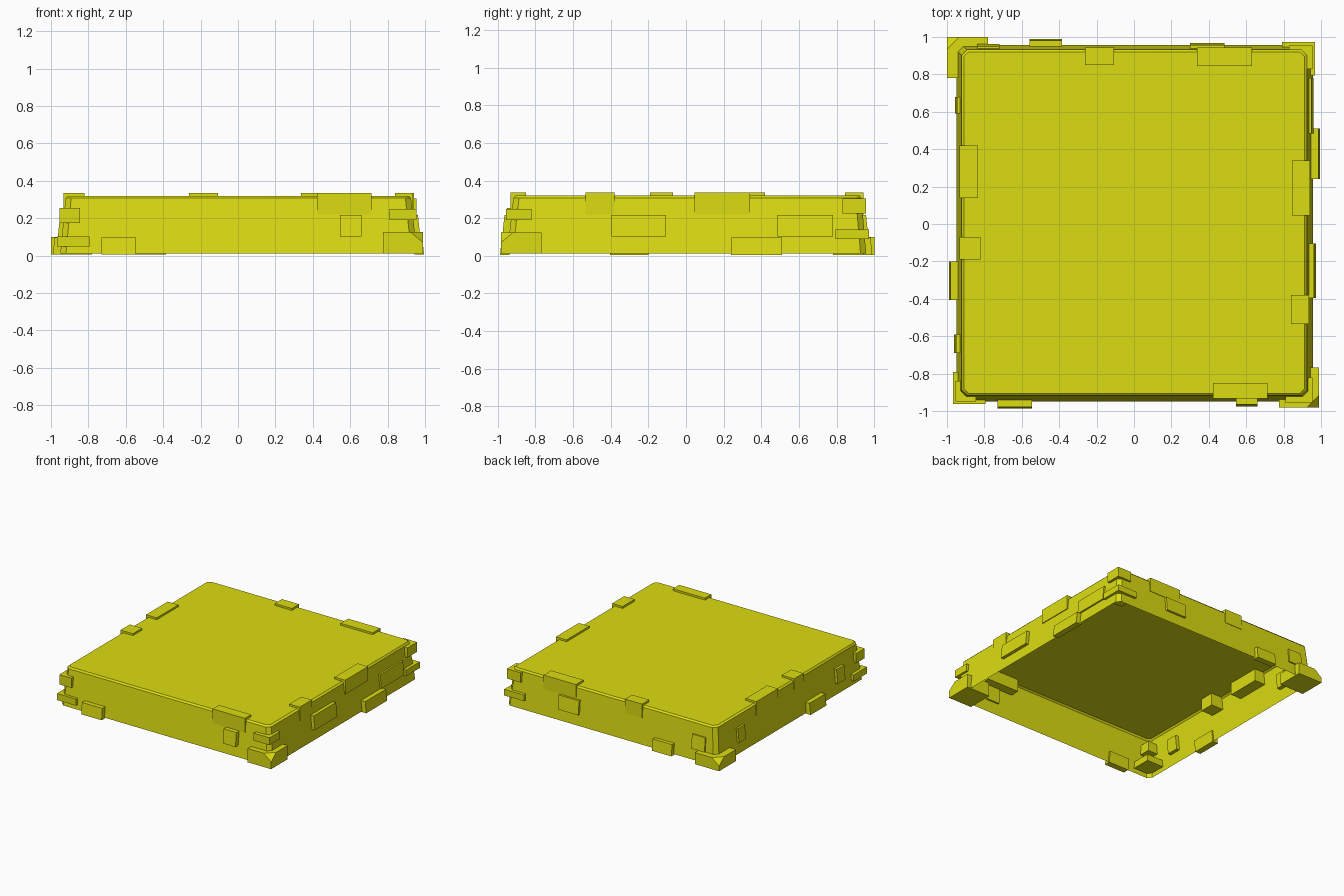
import bpy, bmesh

if "Cube" in bpy.data.objects:
    bpy.data.objects.remove(bpy.data.objects["Cube"])

mat = bpy.data.materials.new("yellow stone")
mat.diffuse_color = (0.72, 0.72, 0.006, 1)
mat.use_nodes = True
mat.node_tree.nodes["Principled BSDF"].inputs["Base Color"].default_value = mat.diffuse_color


def finish(name, bm):
    bmesh.ops.recalc_face_normals(bm, faces=bm.faces)
    me = bpy.data.meshes.new(name)
    bm.to_mesh(me)
    bm.free()
    me.materials.append(mat)
    ob = bpy.data.objects.new(name, me)
    bpy.context.collection.objects.link(ob)
    return ob


# Hollow tapered slab, open underneath: rings of chamfered rectangles
def ring(bm, x0, x1, y0, y1, z, c):
    pts = [(x0 + c, y0), (x1 - c, y0), (x1, y0 + c), (x1, y1 - c),
           (x1 - c, y1), (x0 + c, y1), (x0, y1 - c), (x0, y0 + c)]
    return [bm.verts.new((x, y, z)) for x, y in pts]


bm = bmesh.new()
rings = [ring(bm, -0.95, 0.957, -0.95, 0.957, 0.012, 0.03),
         ring(bm, -0.922, 0.925, -0.917, 0.932, 0.307, 0.03),
         ring(bm, -0.91, 0.912, -0.905, 0.92, 0.32, 0.025)]
for a, b in zip(rings, rings[1:]):
    for i in range(8):
        j = (i + 1) % 8
        bm.faces.new((a[i], a[j], b[j], b[i]))
bm.faces.new(rings[-1])
slab = finish("slab", bm)
for o in bpy.context.selected_objects:
    o.select_set(False)
slab.select_set(True)
bpy.context.view_layer.objects.active = slab
bpy.ops.object.shade_smooth_by_angle(angle=0.6)


# Box with optional lean so it follows the sloping wall
def block(name, x0, x1, y0, y1, z0, z1, lean=(0, 0), cut=None):
    bm = bmesh.new()
    bmesh.ops.create_cube(bm, size=1)
    for v in bm.verts:
        t = v.co.z * (z1 - z0)
        v.co = ((x0 + x1) / 2 + v.co.x * (x1 - x0) + lean[0] * t,
                (y0 + y1) / 2 + v.co.y * (y1 - y0) + lean[1] * t,
                (z0 + z1) / 2 + t)
    if cut:  # slice off the outer top corner
        sx, sy = cut
        tip = max(bm.verts, key=lambda v: sx * v.co.x + sy * v.co.y + v.co.z)
        p = tip.co - type(tip.co)((sx * 0.065, 0, 0))
        r = bmesh.ops.bisect_plane(bm, geom=bm.verts[:] + bm.edges[:] + bm.faces[:],
                                   plane_co=p, plane_no=(sx, sy, 1.2), clear_outer=True)
        bmesh.ops.holes_fill(bm, edges=[e for e in bm.edges if e.is_boundary])
    finish(name, bm)


# Coping stones over the top edge: x0, x1, y0, y1
for i, r in enumerate([(-0.932, -0.835, 0.14, 0.42), (-0.932, -0.82, -0.19, -0.07),
                       (0.845, 0.941, 0.045, 0.34), (0.84, 0.935, -0.535, -0.38),
                       (-0.262, -0.107, 0.85, 0.943), (0.338, 0.63, 0.845, 0.943),
                       (0.423, 0.715, -0.932, -0.85)]):
    block(f"coping_stone_{i}", *r, 0.22, 0.336)

# Stones set in the walls: side, start, end along the wall, outer reach, level
for i, (side, a, b, out, low) in enumerate([
        ("right", -0.395, -0.105, 0.968, 0), ("right", 0.485, 0.78, 0.955, 0),
        ("right", 0.24, 0.51, 0.99, 1), ("left", 0.59, 0.68, 0.952, 0),
        ("left", -0.69, -0.59, 0.957, 0), ("left", -0.405, -0.2, 0.985, 1),
        ("front", 0.545, 0.66, 0.97, 0), ("front", -0.73, -0.545, 0.983, 1),
        ("back", -0.84, -0.72, 0.956, 0), ("back", 0.3, 0.485, 0.962, 0),
        ("back", -0.56, -0.385, 0.985, 1)]):
    z = (0.005, 0.098) if low else (0.103, 0.217)
    s = 1 if side in ("right", "back") else -1
    d = sorted((s * out, s * (out - 0.05)))
    if side in ("left", "right"):
        block(f"{side}_wall_stone_{i}", *d, a, b, *z, lean=(-0.1 * s, 0))
    else:
        block(f"{side}_wall_stone_{i}", a, b, *d, *z, lean=(0, -0.1 * s))

# Corner stones
block("front_right_base_stone", 0.775, 0.988, -0.982, -0.768, 0.012, 0.125, cut=(1, -1))
block("back_left_base_stone", -1.0, -0.78, 0.78, 1.0, 0.005, 0.1, cut=(-1, 1))
block("front_right_upper_stone", 0.81, 0.955, -0.955, -0.82, 0.19, 0.25)
block("front_left_base_stone", -0.967, -0.795, -0.962, -0.79, 0.048, 0.102)
block("front_left_upper_stone", -0.955, -0.845, -0.95, -0.84, 0.175, 0.255)
block("back_right_base_stone", 0.79, 0.968, 0.795, 0.972, 0.09, 0.14)
block("back_right_upper_stone", 0.83, 0.955, 0.83, 0.955, 0.225, 0.305)
